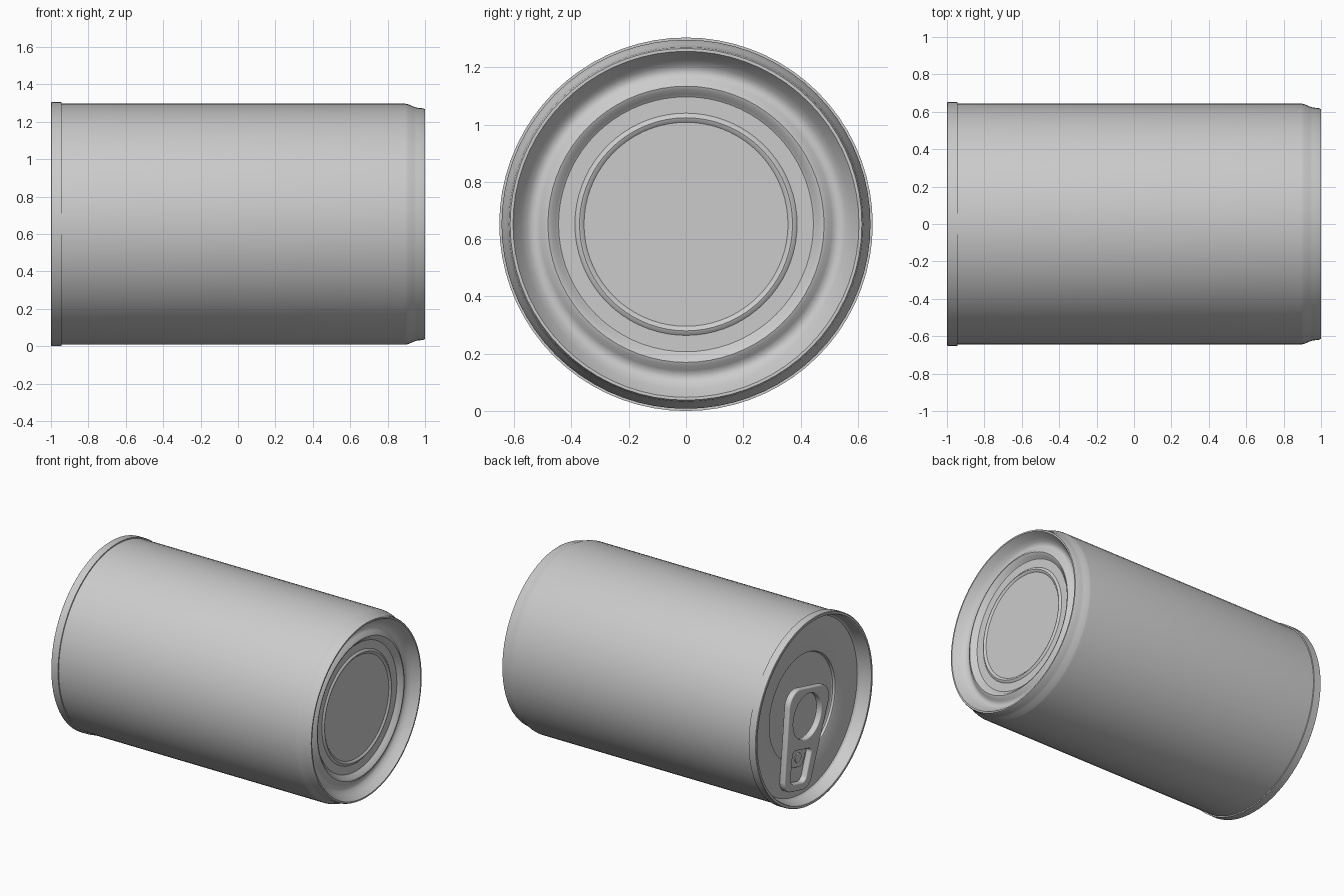
import bpy, bmesh, math
from mathutils import Matrix, Vector

cube = bpy.data.objects.get("Cube")
if cube:
    bpy.data.objects.remove(cube, do_unlink=True)

AXIS_Z = 0.652
SEGMENTS = 72

metal = bpy.data.materials.new("grey metal")
metal.use_nodes = True
grey = (0.6, 0.6, 0.6, 1)
metal.diffuse_color = grey
metal.node_tree.nodes["Principled BSDF"].inputs["Base Color"].default_value = grey


def finish(name, mesh, angle=30):
    """Link a mesh as a named, smooth-shaded metal part."""
    obj = bpy.data.objects.new(name, mesh)
    bpy.context.collection.objects.link(obj)
    mesh.materials.clear()
    mesh.materials.append(metal)
    bpy.ops.object.select_all(action="DESELECT")
    obj.select_set(True)
    bpy.context.view_layer.objects.active = obj
    bpy.ops.object.shade_smooth_by_angle(angle=math.radians(angle))
    return obj


def lathe(name, profile):
    """Spin an (x, radius) profile around the can's long axis."""
    bm = bmesh.new()
    verts = [bm.verts.new((x, 0, r)) for x, r in profile]
    edges = [bm.edges.new(pair) for pair in zip(verts, verts[1:])]
    bmesh.ops.spin(bm, geom=verts + edges, cent=(0, 0, 0), axis=(1, 0, 0),
                   angle=math.tau, steps=SEGMENTS)
    bmesh.ops.remove_doubles(bm, verts=bm.verts, dist=0.0005)
    bmesh.ops.recalc_face_normals(bm, faces=bm.faces)
    bmesh.ops.translate(bm, verts=bm.verts, vec=(0, 0, AXIS_Z))
    mesh = bpy.data.meshes.new(name)
    bm.to_mesh(mesh)
    bm.free()
    return finish(name, mesh)


def hull(circles, steps=64):
    """Outline wrapped tightly around a set of (x, y, radius) circles."""
    points = []
    for i in range(steps):
        a = math.tau * i / steps
        d = Vector((math.cos(a), math.sin(a)))
        x, y, r = max(circles, key=lambda c: c[0] * d.x + c[1] * d.y + c[2])
        points.append((x + r * d.x, y + r * d.y))
    return points


def pair(x, y, r):
    return [(-x, y, r), (x, y, r)]


def plate(name, outlines, x, half, bevel):
    """Flat plate on the lid; outlines after the first are holes."""
    curve = bpy.data.curves.new(name, "CURVE")
    curve.dimensions = "2D"
    curve.fill_mode = "BOTH"
    curve.extrude = half - bevel
    curve.bevel_depth = bevel
    curve.bevel_resolution = 2
    curve.offset = -bevel
    for outline in outlines:
        spline = curve.splines.new("POLY")
        spline.points.add(len(outline) - 1)
        spline.use_cyclic_u = True
        for p, (u, v) in zip(spline.points, outline):
            p.co = (u, v, 0, 1)
    temp = bpy.data.objects.new(name + " outline", curve)
    bpy.context.collection.objects.link(temp)
    bpy.context.view_layer.update()
    depsgraph = bpy.context.evaluated_depsgraph_get()
    mesh = bpy.data.meshes.new_from_object(temp.evaluated_get(depsgraph))
    bpy.data.objects.remove(temp, do_unlink=True)
    # Face the plate outward from the lid and turn it with the tab
    facing = Matrix(((0, 0, -1), (-1, 0, 0), (0, 1, 0))).to_4x4()
    turn = Matrix.Rotation(math.radians(-14), 4, "Z")
    mesh.transform(Matrix.Translation((x, 0.015, AXIS_Z - 0.05)) @ facing @ turn)
    return finish(name, mesh, 40)


# Side wall with the necked-in base end
lathe("can_wall", [(-0.945, 0.644), (0.895, 0.644), (0.91, 0.641), (0.94, 0.628),
                   (0.955, 0.623), (0.99, 0.619), (1.0, 0.614)])

# Base: rim, sloped inner wall, raised bead and fine inner ring
lathe("base_panel", [(1.0, 0.614), (1.0, 0.604), (0.99, 0.597), (0.955, 0.575),
                     (0.935, 0.555), (0.927, 0.54), (0.927, 0.525), (0.935, 0.51),
                     (0.95, 0.495), (0.955, 0.482), (0.95, 0.47), (0.932, 0.455),
                     (0.925, 0.445), (0.925, 0.388), (0.932, 0.38), (0.935, 0.372),
                     (0.932, 0.364), (0.925, 0.356), (0.925, 0)])

# Lid: seam rim, deep inner wall, flat panel with a sunken centre
lathe("lid", [(-0.945, 0.644), (-0.945, 0.652), (-0.997, 0.652), (-1.0, 0.648),
              (-1.0, 0.634), (-0.995, 0.629), (-0.92, 0.614), (-0.91, 0.605),
              (-0.91, 0.375), (-0.905, 0.366), (-0.89, 0.36), (-0.885, 0.352),
              (-0.885, 0)])

# Pull tab with finger hole and lower slot
plate("pull_tab", [hull(pair(0.12, 0.09, 0.105) + pair(0.07, -0.41, 0.085)),
                   hull(pair(0, 0.0, 0.155)),
                   hull(pair(0.075, -0.25, 0.03) + pair(0.045, -0.4, 0.045))],
      -0.935, 0.022, 0.007)

# Tongue and rivet that hold the tab to the lid
plate("tab_tongue", [hull(pair(0.07, -0.22, 0.02) + pair(0.045, -0.32, 0.025))],
      -0.919, 0.009, 0.003)
plate("tab_rivet", [hull([(0, -0.28, 0.035)])], -0.92, 0.014, 0.004)
